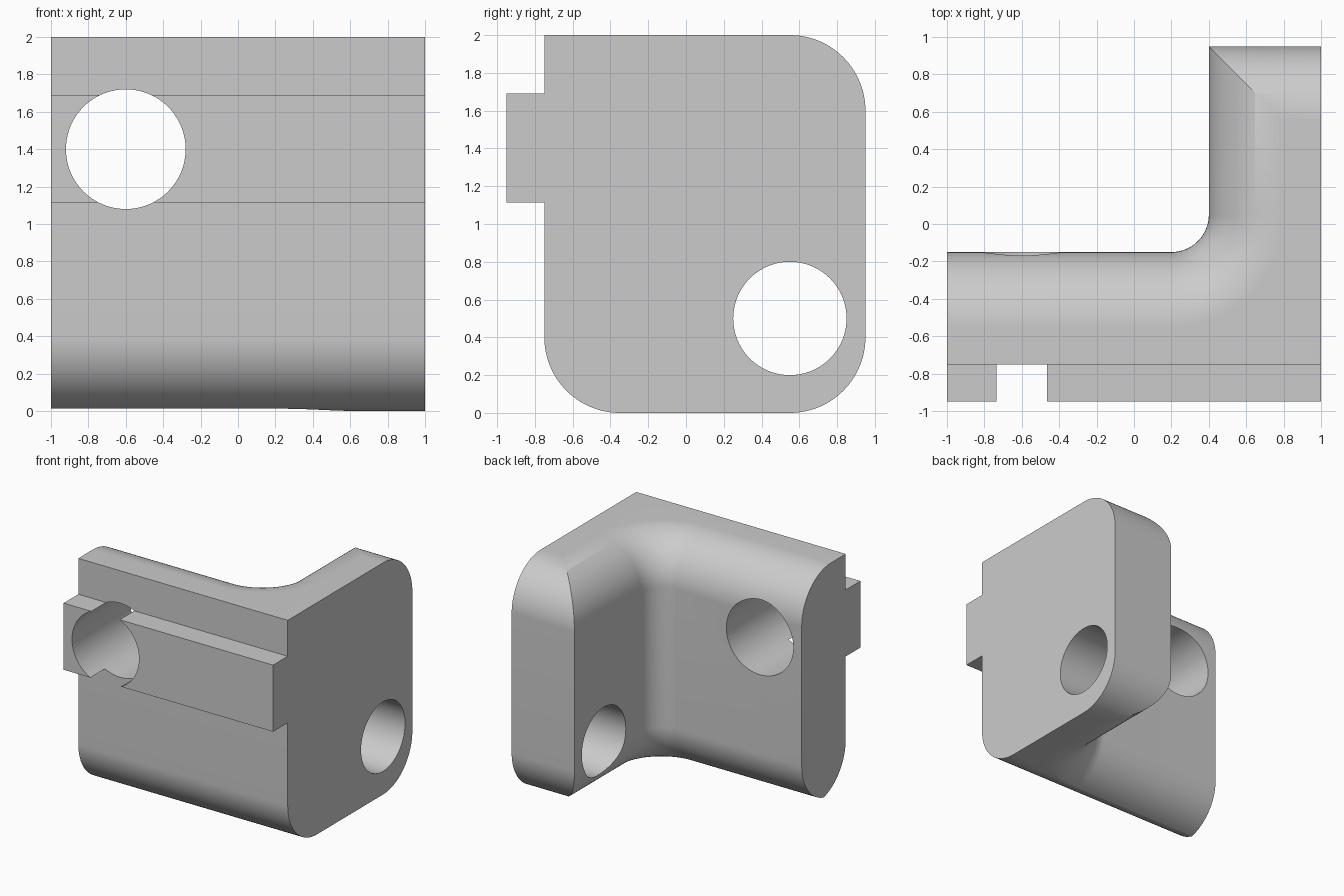
import bpy, bmesh
from math import sin, cos, pi
from mathutils import Matrix

STEPS = 24
ROUND = 0.4      # radius of the large edge rounds

cube = bpy.data.objects.get("Cube")
if cube:
    bpy.data.objects.remove(cube, do_unlink=True)

grey = bpy.data.materials.new("plain grey")
grey.use_nodes = True
colour = (0.6, 0.6, 0.6, 1)
grey.diffuse_color = colour
grey.node_tree.nodes["Principled BSDF"].inputs["Base Color"].default_value = colour


def make_object(name, bm):
    bmesh.ops.recalc_face_normals(bm, faces=bm.faces)
    mesh = bpy.data.meshes.new(name)
    bm.to_mesh(mesh)
    bm.free()
    mesh.materials.append(grey)
    obj = bpy.data.objects.new(name, mesh)
    bpy.context.collection.objects.link(obj)
    return obj


def loft(name, loops):
    """Skin a stack of equal-length closed loops and cap both ends."""
    bm = bmesh.new()
    rings = [[bm.verts.new(p) for p in loop] for loop in loops]
    n = len(rings[0])
    for a, b in zip(rings, rings[1:]):
        for i in range(n):
            j = (i + 1) % n
            bm.faces.new((a[i], a[j], b[j], b[i]))
    bm.faces.new(rings[0])
    bm.faces.new(rings[-1])
    return make_object(name, bm)


def arc(cx, cy, r, start, end):
    angles = [start + (end - start) * i / STEPS for i in range(STEPS + 1)]
    return [(cx + r * cos(a), cy + r * sin(a)) for a in angles]


def cylinder(name, radius, length, axis, location):
    bm = bmesh.new()
    bmesh.ops.create_cone(bm, cap_ends=True, segments=96, radius1=radius,
                          radius2=radius, depth=length,
                          matrix=Matrix.Translation(location) @ Matrix.Rotation(pi / 2, 4, axis))
    return make_object(name, bm)


def cut(target, tool, operation):
    tool.hide_render = True
    mod = target.modifiers.new(tool.name, 'BOOLEAN')
    mod.operation, mod.solver, mod.object = operation, 'EXACT', tool
    bpy.context.view_layer.objects.active = target
    bpy.ops.object.modifier_apply(modifier=mod.name)
    bpy.data.objects.remove(tool, do_unlink=True)


# Side profile (y, z) with the front rib, rounded at three corners
profile = arc(-0.35, 0.4, ROUND, pi, 1.5 * pi)
profile += arc(0.55, 0.4, ROUND, 1.5 * pi, 2 * pi)
profile += arc(0.55, 1.6, ROUND, 0, pi / 2)
profile += [(-0.75, 2), (-0.75, 1.69), (-0.95, 1.69), (-0.95, 1.115), (-0.75, 1.115)]
bracket = loft("corner_bracket", [[(x, y, z) for y, z in profile] for x in (-1, 1)])


# L-shaped plan whose inner walls roll over at the top and bottom
def plan(inset, z):
    outline = [(-1.2, -1.2), (1.2, -1.2), (1.2, 1.2), (ROUND + inset, 1.2)]
    outline += arc(0.2, 0.05, 0.2 + inset, 0, -pi / 2)
    outline += [(-1.2, -0.15 - inset)]
    return [(x, y, z) for x, y in outline]


slack = 0.0001
layers = []
for i in range(STEPS + 1):
    a = pi / 2 * i / STEPS
    layers.append((ROUND * (1 - sin(a)), ROUND * (1 - cos(a)) - slack))
layers += [(inset, 2 - z) for inset, z in reversed(layers)]
cut(bracket, loft("plan_shape", [plan(*layer) for layer in layers]), 'INTERSECT')

# Round holes through the front plate and the side plate
cut(bracket, cylinder("front_hole", 0.32, 1.4, 'X', (-0.6, -0.6, 1.4)), 'DIFFERENCE')
cut(bracket, cylinder("side_hole", 0.3, 1.2, 'Y', (0.7, 0.55, 0.5)), 'DIFFERENCE')

bpy.ops.object.select_all(action='DESELECT')
bracket.select_set(True)
bpy.context.view_layer.objects.active = bracket
bpy.ops.object.shade_smooth_by_angle(angle=pi / 6)
